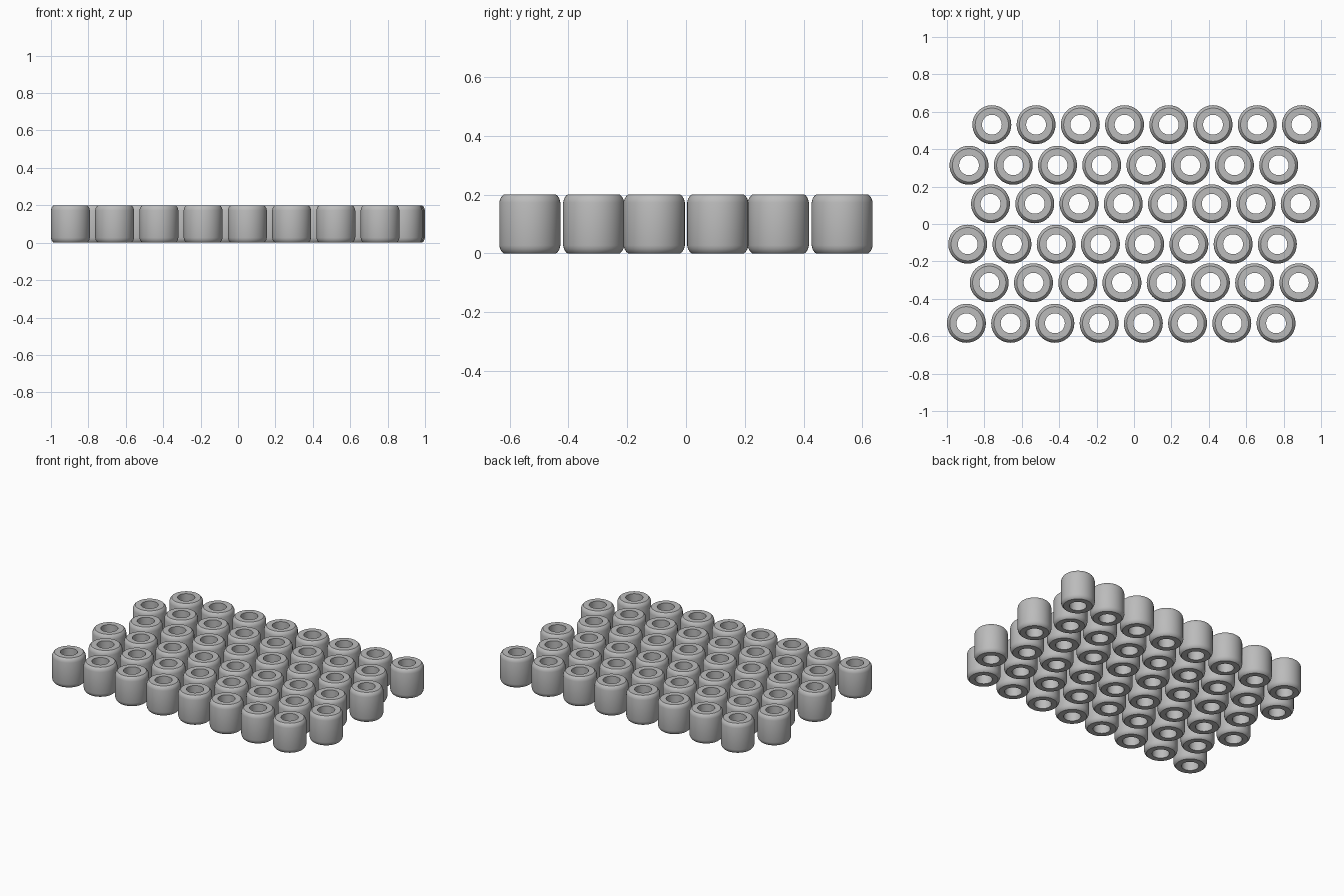
import bpy, bmesh, math
from mathutils import Vector

cube = bpy.data.objects.get("Cube")
if cube:
    bpy.data.objects.remove(cube, do_unlink=True)

OUTER, INNER, HEIGHT = 0.104, 0.053, 0.2
PITCH, COLUMNS, SIDES = 0.2365, 8, 48

# Plain grey plastic
grey = bpy.data.materials.new("grey_plastic")
grey.use_nodes = True
colour = (0.5, 0.5, 0.5, 1)
grey.diffuse_color = colour
grey.node_tree.nodes["Principled BSDF"].inputs["Base Color"].default_value = colour


def bead_mesh():
    """Hollow cylinder with rounded outer rims, lathed from a closed profile."""
    half = [(INNER, 0), (0.089, 0), (0.095, 0.005), (0.101, 0.015), (OUTER, 0.027)]
    profile = half + [(r, HEIGHT - z) for r, z in reversed(half)]
    bm = bmesh.new()
    verts = [bm.verts.new((r, 0, z)) for r, z in profile]
    edges = [bm.edges.new((verts[i - 1], v)) for i, v in enumerate(verts)]
    bmesh.ops.spin(bm, geom=verts + edges, cent=(0, 0, 0), axis=(0, 0, 1),
                   angle=math.tau, steps=SIDES)
    bmesh.ops.remove_doubles(bm, verts=bm.verts[:], dist=0.0001)
    bmesh.ops.recalc_face_normals(bm, faces=bm.faces[:])
    for face in bm.faces:
        face.smooth = True
    # Keep the flat rims and bore crisp
    for edge in bm.edges:
        edge.smooth = edge.calc_face_angle(0) < math.radians(32)
    mesh = bpy.data.meshes.new("bead")
    bm.to_mesh(mesh)
    bm.free()
    mesh.materials.append(grey)
    return mesh


# Staggered rows, front to back: (first x, y)
mesh = bead_mesh()
rows = [(-0.896, -0.531), (-0.774, -0.314), (-0.889, -0.108),
        (-0.767, 0.108), (-0.882, 0.314), (-0.76, 0.531)]
for row, (start, y) in enumerate(rows, 1):
    for col in range(COLUMNS):
        bead = bpy.data.objects.new(f"bead_row{row}_{col + 1}", mesh)
        bead.location = Vector((start + col * PITCH, y, 0))
        bpy.context.collection.objects.link(bead)
